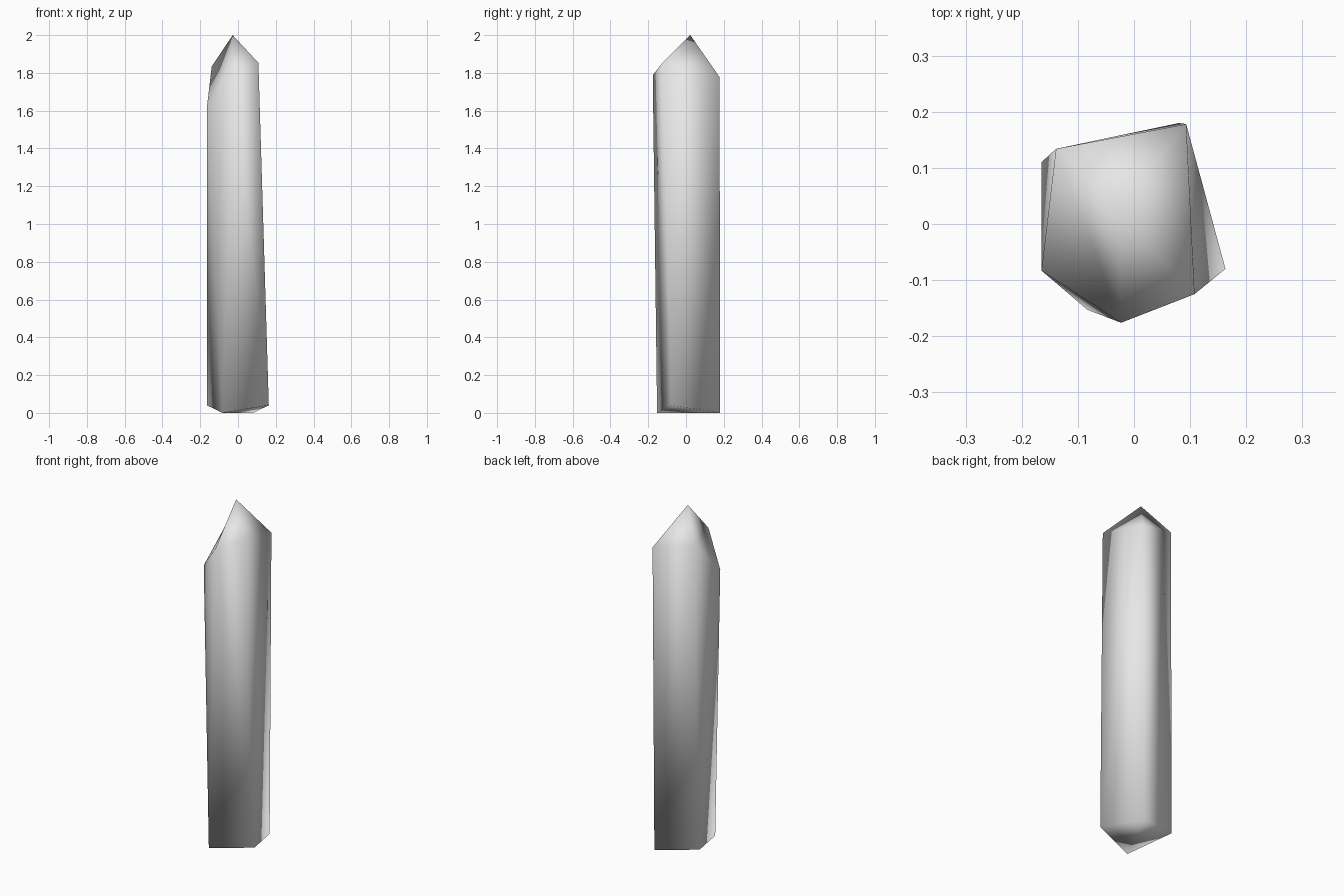
import bpy
import bmesh

cube = bpy.data.objects.get("Cube")
if cube:
    bpy.data.objects.remove(cube, do_unlink=True)


def flat_material(name, colour):
    mat = bpy.data.materials.new(name)
    mat.use_nodes = True
    mat.diffuse_color = colour
    mat.node_tree.nodes["Principled BSDF"].inputs["Base Color"].default_value = colour
    return mat


bm = bmesh.new()

# Four-cornered foot
foot_right = bm.verts.new((-0.165, 0.11, 0.04))
foot_back = bm.verts.new((0.08, 0.18, 0.0))
foot_left = bm.verts.new((0.163, -0.08, 0.04))
foot_front = bm.verts.new((-0.083, -0.153, 0.0))

# Four shoulders, one lower chipped corner and the tip
top_right = bm.verts.new((-0.139, 0.134, 1.835))
top_back = bm.verts.new((0.093, 0.178, 1.777))
top_left = bm.verts.new((0.108, -0.125, 1.853))
top_front = bm.verts.new((-0.023, -0.176, 1.788))
chip = bm.verts.new((-0.165, -0.083, 1.615))
tip = bm.verts.new((-0.028, 0.023, 2.0))

facets = [
    # back wall
    (foot_right, foot_back, top_right), (foot_back, top_back, top_right),
    # left wall
    (foot_back, foot_left, top_back), (foot_left, top_left, top_back),
    # front wall
    (foot_left, foot_front, top_front), (foot_left, top_front, top_left),
    # right wall, fanned around the chipped corner
    (foot_front, foot_right, chip), (foot_front, chip, top_front),
    (foot_right, top_right, chip), (chip, top_right, top_front),
    # underside, folded along its lowest edge
    (foot_back, foot_front, foot_left), (foot_back, foot_right, foot_front),
]
for facet in facets:
    bm.faces.new(facet)

# Pointed cap
shoulders = [top_right, top_back, top_left, top_front]
for i, corner in enumerate(shoulders):
    bm.faces.new((shoulders[i - 1], corner, tip))

bmesh.ops.recalc_face_normals(bm, faces=bm.faces)
for face in bm.faces:
    face.smooth = True

mesh = bpy.data.meshes.new("crystal_shard")
bm.to_mesh(mesh)
bm.free()
mesh.materials.append(flat_material("pale grey", (0.8, 0.8, 0.8, 1.0)))
shard = bpy.data.objects.new("crystal_shard", mesh)
bpy.context.collection.objects.link(shard)
